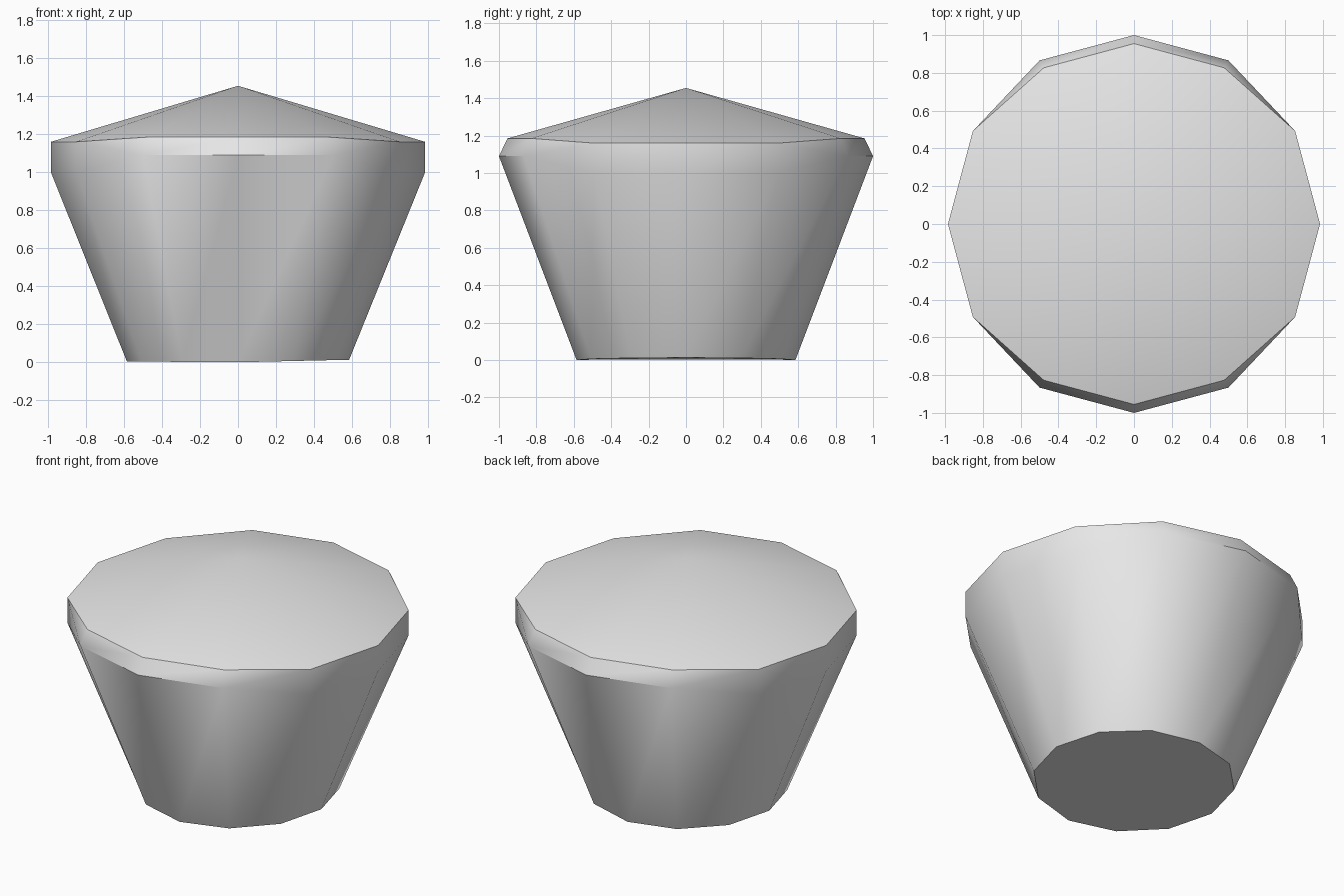
import bpy, bmesh
from math import cos, sin, pi, radians

cube = bpy.data.objects.get("Cube")
if cube:
    bpy.data.objects.remove(cube)

SIDES = 12

grey = bpy.data.materials.new("plain grey")
grey.use_nodes = True
colour = (0.8, 0.8, 0.8, 1)
grey.diffuse_color = colour
grey.node_tree.nodes["Principled BSDF"].inputs["Base Color"].default_value = colour

bm = bmesh.new()


def is_end(i):
    """True for the corners towards the front and back, where the rim is bevelled."""
    return abs(sin(2 * pi * i / SIDES)) > 0.7


def ring(side, end):
    """Corner ring; side and end are (radius, height) pairs."""
    verts = []
    for i in range(SIDES):
        a = 2 * pi * i / SIDES
        r, z = end if is_end(i) else side
        verts.append(bm.verts.new((r * cos(a), r * sin(a), z)))
    return verts


base = ring((0.585, 0), (0.585, 0))
rim = ring((0.985, 1.0), (1.0, 1.09))
brow = ring((0.985, 1.16), (0.955, 1.185))
apex = bm.verts.new((0, 0, 1.455))

# The underside tilts up very slightly to the left
for v in base:
    v.co.z = 0.013 * max(0, v.co.x / 0.585) + 0.004 * max(0, -v.co.x / 0.585)

bm.faces.new(base[::-1])
for i in range(SIDES):
    j = (i + 1) % SIDES
    # Tapered wall
    bm.faces.new((base[i], base[j], rim[j], rim[i]))
    # Rim band, split diagonally where the bevel begins and finishes
    if is_end(i) and not is_end(j):
        bm.faces.new((rim[i], rim[j], brow[j]))
        bm.faces.new((rim[i], brow[j], brow[i]))
    elif is_end(j) and not is_end(i):
        bm.faces.new((rim[i], rim[j], brow[i]))
        bm.faces.new((rim[j], brow[j], brow[i]))
    else:
        bm.faces.new((rim[i], rim[j], brow[j], brow[i]))
    # Shallow conical top
    bm.faces.new((brow[i], brow[j], apex))

bmesh.ops.recalc_face_normals(bm, faces=bm.faces)
mesh = bpy.data.meshes.new("tapered_body")
bm.to_mesh(mesh)
bm.free()
mesh.materials.append(grey)

body = bpy.data.objects.new("tapered_body", mesh)
bpy.context.collection.objects.link(body)
bpy.ops.object.select_all(action="DESELECT")
body.select_set(True)
bpy.context.view_layer.objects.active = body
bpy.ops.object.shade_smooth_by_angle(angle=radians(32))
